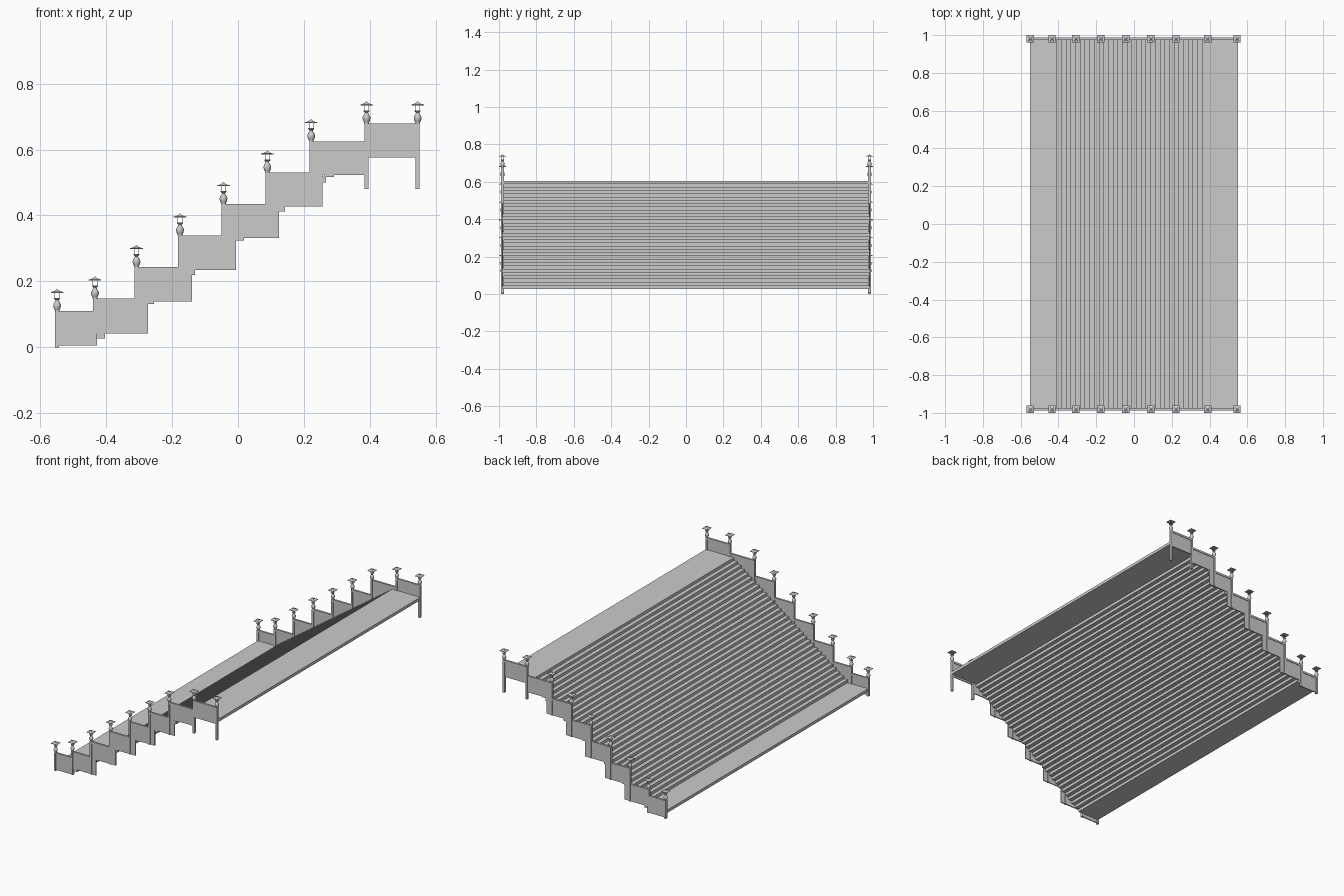
import bpy, bmesh
from math import pi, cos, sin, sqrt

if "Cube" in bpy.data.objects:
    bpy.data.objects.remove(bpy.data.objects["Cube"])

SIDE_Y = -0.981          # centre line of the front balustrade


def finish(name, bm, mirror=True, smooth=False):
    bmesh.ops.recalc_face_normals(bm, faces=bm.faces)
    me = bpy.data.meshes.new(name)
    bm.to_mesh(me)
    bm.free()
    ob = bpy.data.objects.new(name, me)
    bpy.context.collection.objects.link(ob)
    if smooth:
        bpy.ops.object.select_all(action='DESELECT')
        ob.select_set(True)
        bpy.context.view_layer.objects.active = ob
        bpy.ops.object.shade_smooth_by_angle(angle=0.7)
    if mirror:
        m = ob.modifiers.new("both_sides", 'MIRROR')
        m.use_axis = (False, True, False)
    return ob


def box(bm, x0, x1, y0, y1, z0, z1):
    vs = bmesh.ops.create_cube(bm, size=1)['verts']
    for v in vs:
        v.co = ((x0 + x1) / 2 + v.co.x * (x1 - x0),
                (y0 + y1) / 2 + v.co.y * (y1 - y0),
                (z0 + z1) / 2 + v.co.z * (z1 - z0))


def lathe(bm, x, y, z, profile, n, rot=0.0):
    rings = [[bm.verts.new((x + r * cos(rot + 2 * pi * k / n),
                            y + r * sin(rot + 2 * pi * k / n), z + h))
              for k in range(n)] for r, h in profile]
    for a, b in zip(rings, rings[1:]):
        for k in range(n):
            j = (k + 1) % n
            bm.faces.new((a[k], a[j], b[j], b[k]))
    bm.faces.new(rings[0])
    bm.faces.new(rings[-1])


# staircase with lower and upper landings, extruded from one folded profile
N, X0, X1, Z0, Z1, T = 32, -0.41, 0.36, 0.045, 0.605, 0.018
run, rise = (X1 - X0) / (N - 1), (Z1 - Z0) / N
top, under = [(-0.55, Z0)], [(-0.55, Z0 - T)]
for i in range(N):
    x = X0 + i * run
    for z in (Z0 + i * rise, Z0 + (i + 1) * rise):
        top.append((x, z))
        under.append((x + 0.006, z - T))
top.append((0.55, Z1))
under.append((0.55, Z1 - T))
bm = bmesh.new()
face = bm.faces.new([bm.verts.new((x, -0.98, z)) for x, z in top + under[::-1]])
ext = bmesh.ops.extrude_face_region(bm, geom=[face])['geom']
bmesh.ops.translate(bm, vec=(0, 1.96, 0),
                    verts=[g for g in ext if isinstance(g, bmesh.types.BMVert)])
finish("stairs_and_landings", bm, mirror=False)

# balustrade layout: post positions, panel tops / bottoms / right ends
post_x = [-0.549, -0.434, -0.308, -0.176, -0.044, 0.089, 0.222, 0.390, 0.545]
tops = [0.110, 0.148, 0.243, 0.339, 0.434, 0.530, 0.625, 0.679]
bottoms = [0.005, 0.042, 0.139, 0.235, 0.331, 0.427, 0.523, 0.576]
ends = [-0.430, -0.273, -0.140, -0.006, 0.124, 0.257, 0.390, 0.545]
post_top = tops + [0.679]
post_bottom = [0.0] + bottoms[:6] + [0.480, 0.480]

# panels and their cap rails
panels, rails = bmesh.new(), bmesh.new()
for i in range(8):
    box(panels, post_x[i], ends[i], SIDE_Y - 0.003, SIDE_Y + 0.003,
        bottoms[i], tops[i] - 0.005)
    box(rails, post_x[i], post_x[i + 1], SIDE_Y - 0.006, SIDE_Y + 0.006,
        tops[i] - 0.012, tops[i])
finish("side_panels", panels)
finish("cap_rails", rails)

# posts, urns and lanterns
urn_profile = [(0.007, 0), (0.007, 0.003), (0.0095, 0.007), (0.0115, 0.014),
               (0.0115, 0.019), (0.009, 0.025), (0.006, 0.029),
               (0.005, 0.033), (0.009, 0.037), (0.009, 0.040)]
roof_profile = [(0.019, 0.055), (0.019, 0.0575), (0.011, 0.0595),
                (0.005, 0.063), (0.001, 0.067)]
posts, urns, roofs, bars = (bmesh.new() for _ in range(4))
for x, zt, zb in zip(post_x, post_top, post_bottom):
    box(posts, x - 0.0058, x + 0.0058, SIDE_Y - 0.0075, SIDE_Y + 0.0075, zb, zt)
    lathe(urns, x, SIDE_Y, zt, urn_profile, 12)
    lathe(roofs, x, SIDE_Y, zt, [(r * sqrt(2), h) for r, h in roof_profile], 4, pi / 4)
    for sx in (-1, 1):
        for sy in (-1, 1):
            bx, by = x + sx * 0.0065, SIDE_Y + sy * 0.0065
            box(bars, bx - 0.0008, bx + 0.0008, by - 0.0008, by + 0.0008,
                zt + 0.037, zt + 0.056)
finish("posts", posts)
finish("post_urns", urns, smooth=True)
finish("lantern_roofs", roofs)
finish("lantern_bars", bars)
